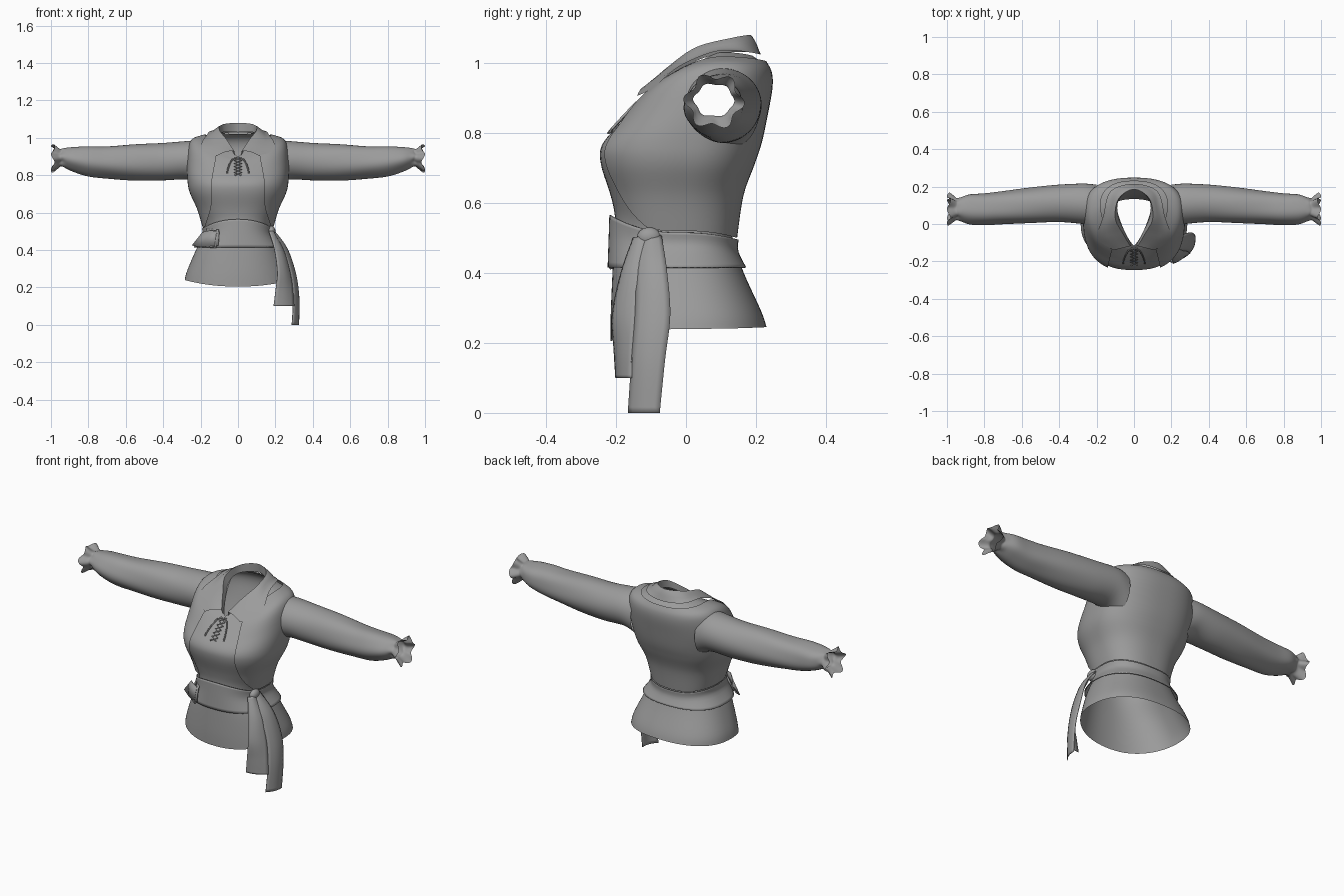
import bpy, bmesh, math
from mathutils import Vector
from mathutils.bvhtree import BVHTree

if "Cube" in bpy.data.objects:
    bpy.data.objects.remove(bpy.data.objects["Cube"])

cloth = bpy.data.materials.new("grey_cloth")
cloth.diffuse_color = (0.33, 0.33, 0.33, 1)
cloth.use_nodes = True
cloth.node_tree.nodes["Principled BSDF"].inputs["Base Color"].default_value = cloth.diffuse_color


def catmull(keys, n):
    """Smooth interpolation through tuples, n steps per span."""
    out = []
    for i in range(len(keys) - 1):
        a, b = keys[max(i - 1, 0)], keys[i]
        c, d = keys[i + 1], keys[min(i + 2, len(keys) - 1)]
        for k in range(n):
            t = k / n
            out.append(tuple(
                q + 0.5 * t * (r - p + t * (2 * p - 5 * q + 4 * r - s + t * (3 * (q - r) + s - p)))
                for p, q, r, s in zip(a, b, c, d)))
    return out + [tuple(keys[-1])]


def grid(rows, closed=False):
    """Skin rows of points into a surface."""
    bm = bmesh.new()
    vs = [[bm.verts.new(p) for p in row] for row in rows]
    n = len(rows[0])
    for a, b in zip(vs, vs[1:]):
        for j in range(n if closed else n - 1):
            k = (j + 1) % n
            bm.faces.new((a[j], a[k], b[k], b[j]))
    bmesh.ops.recalc_face_normals(bm, faces=bm.faces)
    return bm


def finish(name, bm, thick=0):
    me = bpy.data.meshes.new(name)
    bm.to_mesh(me)
    bm.free()
    me.materials.append(cloth)
    ob = bpy.data.objects.new(name, me)
    bpy.context.collection.objects.link(ob)
    bpy.ops.object.select_all(action='DESELECT')
    ob.select_set(True)
    bpy.context.view_layer.objects.active = ob
    bpy.ops.object.shade_smooth_by_angle(angle=math.radians(50))
    if thick:
        m = ob.modifiers.new("thickness", 'SOLIDIFY')
        m.thickness, m.offset = thick, 0
    return ob


def tube(name, pts, r, cyclic=False):
    cu = bpy.data.curves.new(name, 'CURVE')
    cu.dimensions = '3D'
    cu.bevel_depth, cu.bevel_resolution = r, 1
    sp = cu.splines.new('POLY')
    sp.points.add(len(pts) - 1)
    for p, co in zip(sp.points, pts):
        p.co = (*co, 1)
    sp.use_cyclic_u = cyclic
    cu.materials.append(cloth)
    ob = bpy.data.objects.new(name, cu)
    bpy.context.collection.objects.link(ob)


def ring_point(r, t, grow=0.0, lift=0.0):
    """Point at angle t of a body ring; -90 degrees is the front."""
    hw, yf, yw, yb, zf, zs, zb, pf, _ = r
    c, s = math.cos(t), math.sin(t)
    p = pf if s < 0 else 2.4
    x = math.copysign((hw + grow) * abs(c) ** (2 / p), c)
    depth = (yf - grow - yw) if s < 0 else (yb + grow - yw)
    y = yw + depth * abs(s) ** (2 / p)
    z = zs + ((zf if s < 0 else zb) - zs) * s * s + lift
    return (x, y, z)


def cut_armholes(bm):
    hole = [f for f in bm.faces for c in [f.calc_center_median()]
            if abs(c.x) > 0.18 and ((c.y - .09) / .08) ** 2 + ((c.z - .88) / .085) ** 2 < 1]
    bmesh.ops.delete(bm, geom=hole, context='FACES')


# Body rings: half width, front y, widest y, back y, front/side/back z, front power, vest edge x
BODY = [
    (.285, -.215, .0, .23, .205, .24, .245, 2.2, .17),
    (.272, -.215, .0, .215, .28, .29, .29, 2.2, .17),
    (.225, -.21, -.02, .165, .40, .40, .40, 2.3, .17),
    (.178, -.205, -.02, .135, .50, .50, .49, 2.3, .165),
    (.182, -.203, -.02, .138, .56, .545, .53, 2.3, .16),
    (.21, -.215, -.02, .155, .62, .62, .62, 2.4, .14),
    (.25, -.243, .0, .187, .71, .71, .71, 2.5, .135),
    (.262, -.24, .02, .207, .765, .78, .77, 2.5, .135),
    (.264, -.195, .06, .225, .82, .87, .85, 2.4, .125),
    (.255, -.155, .08, .238, .862, .95, .92, 2.3, .115),
    (.23, -.135, .09, .236, .882, .99, .965, 2.1, .11),
    (.17, -.125, .10, .22, .89, 1.01, .997, 1.8, .10),
    (.095, -.115, .10, .19, .90, 1.03, 1.02, 1.3, .05),
]
N = 72

# Shirt body with flared hem
bm = grid([[ring_point(r, 2 * math.pi * j / N) for j in range(N)] for r in catmull(BODY, 5)], True)
tree = BVHTree.FromBMesh(bm)
cut_armholes(bm)
finish("shirt_body", bm)


def front(x, z, gap):
    hit = tree.ray_cast(Vector((x, -1, z)), Vector((0, 1, 0)))[0]
    return (x, (hit.y if hit else -.12) - gap, z)


def above(p, gap):
    hit = tree.ray_cast(Vector((p[0], p[1], 2)), Vector((0, 0, -1)))[0]
    return (p[0], p[1], max(p[2], hit.z + gap) if hit and hit.z > .8 else p[2])


# Open vest over the shirt
rows = []
low = (.18, -.204, -.02, .137, .55, .52, .50, 2.3, .168)
for r in catmull([low] + BODY[5:12], 6):
    d = math.asin(min(1, (r[8] / r[0])) ** (r[7] / 2))
    a, b = -math.pi / 2 + d, 1.5 * math.pi - d
    up = .008 * min(1, max(0, (r[5] - .8) / .15))
    rows.append([ring_point(r, a + (b - a) * j / N, .009, up) for j in range(N + 1)])
bm = grid(rows)
cut_armholes(bm)
finish("vest", bm)

# Waist belt
belt = [(.222, -.21, -.02, .158, .415, .415, .415, 2.3, 0),
        (.178, -.207, -.02, .136, .50, .475, .46, 2.3, 0),
        (.178, -.205, -.02, .136, .565, .515, .495, 2.3, 0)]
finish("belt", grid([[ring_point(r, 2 * math.pi * j / N, .012) for j in range(N)]
                     for r in catmull(belt, 4)], True), .004)

# Buckle, its prong and the loose belt end
tube("buckle", [front(x, z, .026) for x, z in
                [(-.175, .42), (-.12, .415), (-.108, .505), (-.162, .51)]], .007, True)
tube("buckle_prong", [front(x, .463, .026) for x in (-.165, -.14, -.115)], .004)
finish("belt_end", grid(catmull_rows := [
    [(-.10, -.212, .50), (-.105, -.217, .425)],
    [(-.15, -.185, .505), (-.155, -.195, .42)],
    [(-.19, -.145, .495), (-.20, -.16, .415)],
    [(-.205, -.12, .475), (-.245, -.13, .425)]]), .004)


# Hanging sash ends, each row is left and right edge
def sash(name, left, right):
    edges = zip(catmull(left, 6), catmull(right, 6))
    rows = []
    for a, b in edges:
        a, b = Vector(a), Vector(b)
        out = Vector((b.y - a.y, a.x - b.x, 0)).normalized()
        rows.append([a.lerp(b, k / 6) + out * .012 * math.sin(math.pi * k / 6) for k in range(7)])
    finish(name, grid(rows), .004)


sash("sash_front",
     [(.165, -.15, .50), (.195, -.185, .40), (.21, -.21, .28), (.20, -.205, .18), (.19, -.20, .10)],
     [(.185, -.11, .505), (.245, -.13, .40), (.28, -.14, .28), (.295, -.15, .18), (.30, -.155, .10)])
sash("sash_side",
     [(.175, -.125, .505), (.235, -.14, .41), (.28, -.145, .28), (.295, -.155, .15), (.288, -.165, .0)],
     [(.185, -.07, .505), (.26, -.055, .41), (.305, -.045, .28), (.325, -.06, .15), (.325, -.075, .0)])

# Knot of the sash
bm = bmesh.new()
bmesh.ops.create_uvsphere(bm, u_segments=16, v_segments=10, radius=1)
bmesh.ops.scale(bm, vec=(.022, .035, .028), verts=bm.verts)
bmesh.ops.translate(bm, vec=(.178, -.105, .502), verts=bm.verts)
finish("sash_knot", bm)

# Sleeves with gathered, ruffled cuffs: x, centre y, centre z, radius y, radius z
SLEEVE = [(.20, .10, .865, .11, .12), (.27, .108, .88, .108, .103), (.40, .11, .873, .10, .10),
          (.55, .10, .87, .095, .097), (.70, .088, .87, .088, .086), (.80, .08, .875, .085, .08),
          (.88, .08, .885, .080, .066), (.93, .08, .893, .062, .052), (.95, .08, .893, .056, .047),
          (.972, .08, .891, .068, .060), (.99, .08, .89, .078, .073)]
for side, name in ((-1, "left"), (1, "right")):
    rows = []
    for x, cy, cz, ry, rz in catmull(SLEEVE, 5):
        ruffle = min(1, max(0, (x - .92) / .06))
        fold = .025 * min(1, max(0, (x - .3) / .4)) * (1 - ruffle)
        row = []
        for j in range(60):
            t = 2 * math.pi * j / 60
            k = 1 + .13 * ruffle * math.cos(6 * t + .5) + fold * math.sin(5 * t + 5 * x)
            row.append((side * (x + .01 * ruffle * math.sin(5 * t)),
                        cy + ry * k * math.cos(t), cz + rz * k * math.sin(t)))
        rows.append(row)
    finish(name + "_sleeve", grid(rows, True))

# Folded collar: stand base, fold line and outer edge, front to back
BASE = [(.015, -.11, .905), (.05, -.04, .96), (.085, .04, 1.01), (.08, .13, 1.03), (0, .19, 1.03)]
FOLD = [(.02, -.118, .93), (.06, -.05, .99), (.10, .03, 1.045), (.082, .135, 1.072), (0, .185, 1.08)]
EDGE = [(.11, -.14, .905), (.195, -.075, .935), (.165, .04, 1.0), (.125, .175, 1.018), (0, .214, 1.02)]


def whole(keys):
    mirrored = [(-x, y, z) for x, y, z in keys[-2::-1]]
    return catmull(keys + mirrored, 8)


base, fold, edge = whole(BASE), whole(FOLD), whole(EDGE)
rows = [base, fold]
for k in range(1, 6):
    v = k / 5
    rows.append([above(Vector(f).lerp(Vector(e), v) + Vector((0, 0, .008 * math.sin(math.pi * v))),
                       .02 if v > .5 else .012) for f, e in zip(fold, edge)])
finish("collar", grid(rows))

# Neck lacing and loose cord ends
zig = [front(.018 * (-1) ** i, .895 - .016 * i, .006) for i in range(7)]
zag = [front(-.018 * (-1) ** i, .895 - .016 * i, .008) for i in range(7)]
tube("lacing_a", zig, .0035)
tube("lacing_b", zag, .0035)
for s, name in ((-1, "left"), (1, "right")):
    tube(name + "_cord", [front(s * x, z, .01) for x, z in
                          [(.005, .895), (.03, .885), (.045, .86), (.055, .83), (.058, .81)]], .004)
